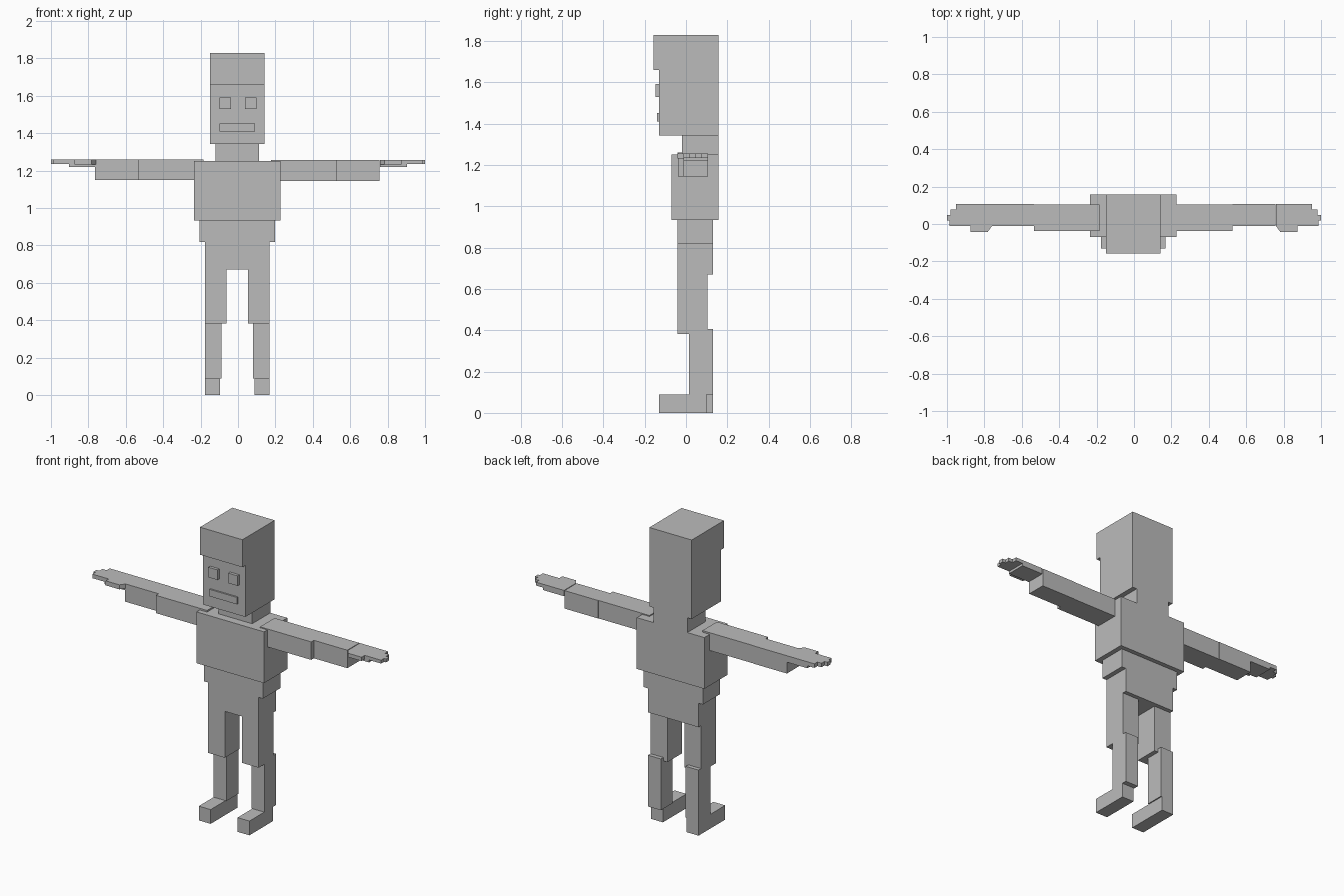
import bpy
import bmesh

if "Cube" in bpy.data.objects:
    bpy.data.objects.remove(bpy.data.objects["Cube"])

CX = -0.004  # centre line of the body

grey = bpy.data.materials.new("plain grey")
grey.diffuse_color = (0.5, 0.5, 0.5, 1)
grey.use_nodes = True
grey.node_tree.nodes["Principled BSDF"].inputs["Base Color"].default_value = grey.diffuse_color


def finish(name, bm):
    bmesh.ops.recalc_face_normals(bm, faces=bm.faces)
    mesh = bpy.data.meshes.new(name)
    bm.to_mesh(mesh)
    bm.free()
    mesh.materials.append(grey)
    obj = bpy.data.objects.new(name, mesh)
    bpy.context.collection.objects.link(obj)
    return obj


def prism(name, outline, z0, z1):
    """Extrude a flat outline upwards from z0 to z1."""
    bm = bmesh.new()
    face = bm.faces.new([bm.verts.new((x, y, z0)) for x, y in outline])
    ext = bmesh.ops.extrude_face_region(bm, geom=[face])["geom"]
    top = [v for v in ext if isinstance(v, bmesh.types.BMVert)]
    bmesh.ops.translate(bm, verts=top, vec=(0, 0, z1 - z0))
    return finish(name, bm)


def box(name, x, y, z):
    return prism(name, [(x[0], y[0]), (x[1], y[0]), (x[1], y[1]), (x[0], y[1])], *z)


def centred(name, half, y, z):
    return box(name, (CX - half, CX + half), y, z)


# Head: face block with overhanging hair block, and the neck set back
centred("head", 0.145, (-0.13, 0.157), (1.342, 1.66))
centred("hair", 0.145, (-0.158, 0.157), (1.66, 1.83))
centred("neck", 0.115, (-0.02, 0.157), (1.25, 1.342))
centred("mouth", 0.094, (-0.14, -0.13), (1.41, 1.453))

# Trunk
centred("torso", 0.231, (-0.07, 0.157), (0.933, 1.25))
centred("hips", 0.202, (-0.04, 0.13), (0.818, 0.933))
centred("pelvis", 0.173, (-0.04, 0.13), (0.67, 0.818))

for side, s in (("left", -1), ("right", 1)):
    def span(a, b, cx=CX):
        return tuple(sorted((cx + s * a, cx + s * b)))

    # Face
    box(side + "_eye", span(0.037, 0.100, 0), (-0.148, -0.13), (1.53, 1.592))

    # Leg: the shin is set back behind the thigh
    box(side + "_thigh", span(0.058, 0.173), (-0.04, 0.105), (0.383, 0.67))
    box(side + "_shin", span(0.085, 0.173), (0.015, 0.13), (0.088, 0.405))
    heel = 0.13 if s < 0 else 0.1
    box(side + "_foot", span(0.092, 0.173), (-0.13, heel), (0, 0.088))

    # Arm
    low, high = (1.15, 1.26) if s < 0 else (1.145, 1.256)
    box(side + "_upper_arm", span(0.181, 0.531), (-0.038, 0.104), (low, high))
    box(side + "_forearm", span(0.531, 0.76), (-0.012, 0.106), (low, high))

    # Hand: palm, four stepped fingers and a thumb with a slanted root
    box(side + "_palm", span(0.756 - CX * s, 0.904, 0), (-0.012, 0.106), (1.22, high))
    for i, tip in enumerate((0.987, 1.0, 0.98, 0.952)):
        y = -0.012 + i * 0.0295
        box(f"{side}_finger_{i + 1}", span(0.904, tip, 0), (y, y + 0.0295), (1.235, high))
    thumb = [(0.76, -0.012), (0.782, -0.042), (0.875, -0.042), (0.875, -0.012)]
    prism(side + "_thumb", [(s * x, y) for x, y in thumb], 1.232, high)
